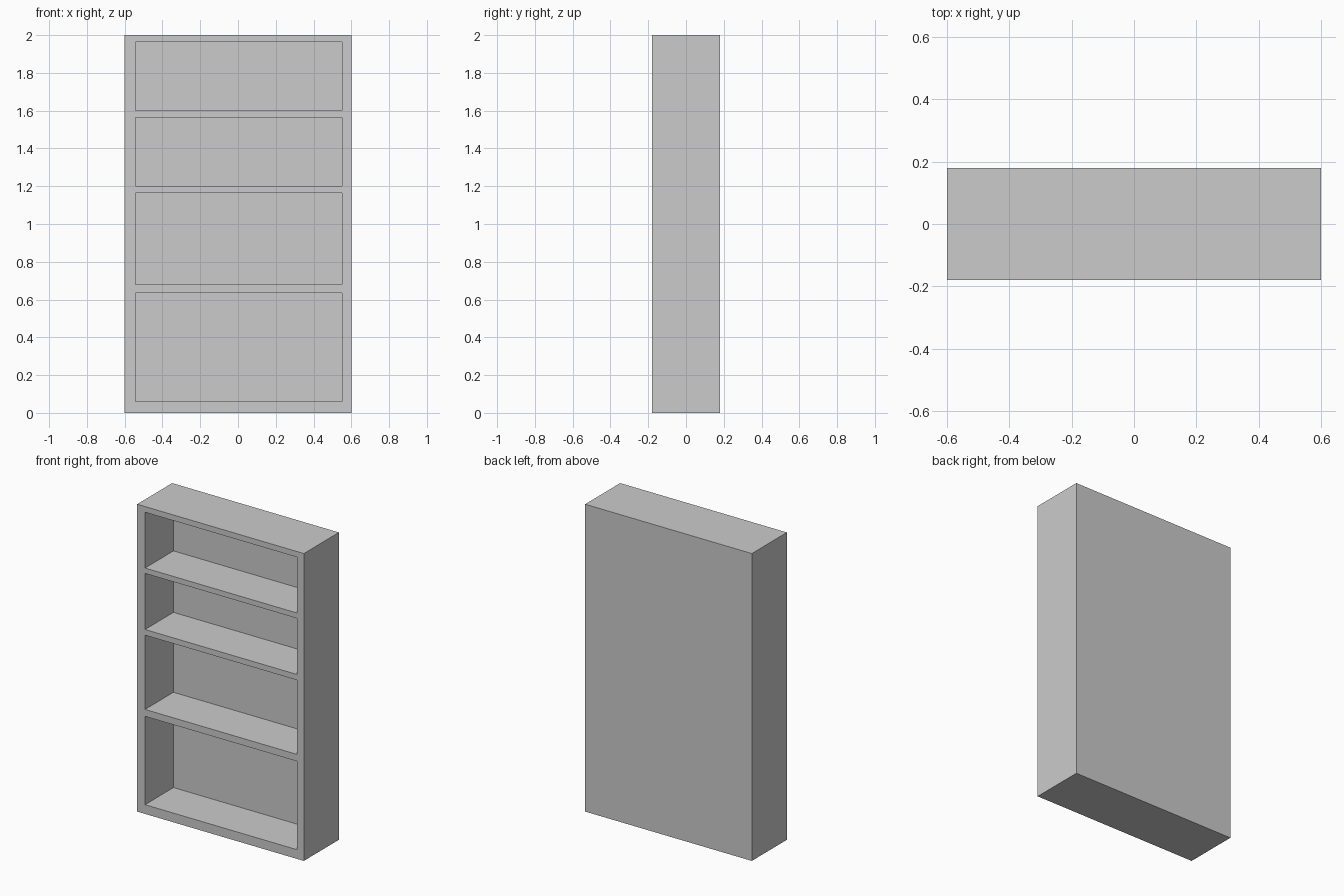
import bpy, bmesh
from mathutils import Matrix

if "Cube" in bpy.data.objects:
    bpy.data.objects.remove(bpy.data.objects["Cube"])

WIDTH, DEPTH, HEIGHT = 1.2, 0.36, 2.0
POCKET = 0.292
LEFT, RIGHT = -0.543, 0.551
# bottom and top of each shelf opening
BAYS = [(0.06, 0.635), (0.68, 1.163), (1.20, 1.565), (1.60, 1.963)]

# Solid carcass
bm = bmesh.new()
size = Matrix.Diagonal((WIDTH, DEPTH, HEIGHT, 1))
bmesh.ops.create_cube(bm, size=1, matrix=Matrix.Translation((0, 0, HEIGHT / 2)) @ size)


def cut(co, no):
    geom = bm.verts[:] + bm.edges[:] + bm.faces[:]
    bmesh.ops.bisect_plane(bm, geom=geom, dist=1e-5, plane_co=co, plane_no=no)


# Slice the body along the sides and shelves
for x in (LEFT, RIGHT):
    cut((x, 0, 0), (1, 0, 0))
for bay in BAYS:
    for z in bay:
        cut((0, 0, z), (0, 0, 1))


# Push the bay faces back to form open shelves
def is_bay(face):
    c = face.calc_center_median()
    return (face.normal.y < -0.9 and LEFT < c.x < RIGHT
            and any(lo < c.z < hi for lo, hi in BAYS))


bm.normal_update()
bays = [f for f in bm.faces if is_bay(f)]
bmesh.ops.inset_individual(bm, faces=bays, thickness=0, depth=-POCKET, use_even_offset=True)

# Remove leftover slice lines on flat surfaces
bm.normal_update()
bmesh.ops.dissolve_limit(bm, angle_limit=0.01, verts=bm.verts[:], edges=bm.edges[:])

mesh = bpy.data.meshes.new("bookcase")
bm.to_mesh(mesh)
bm.free()
bpy.context.collection.objects.link(bpy.data.objects.new("bookcase", mesh))
